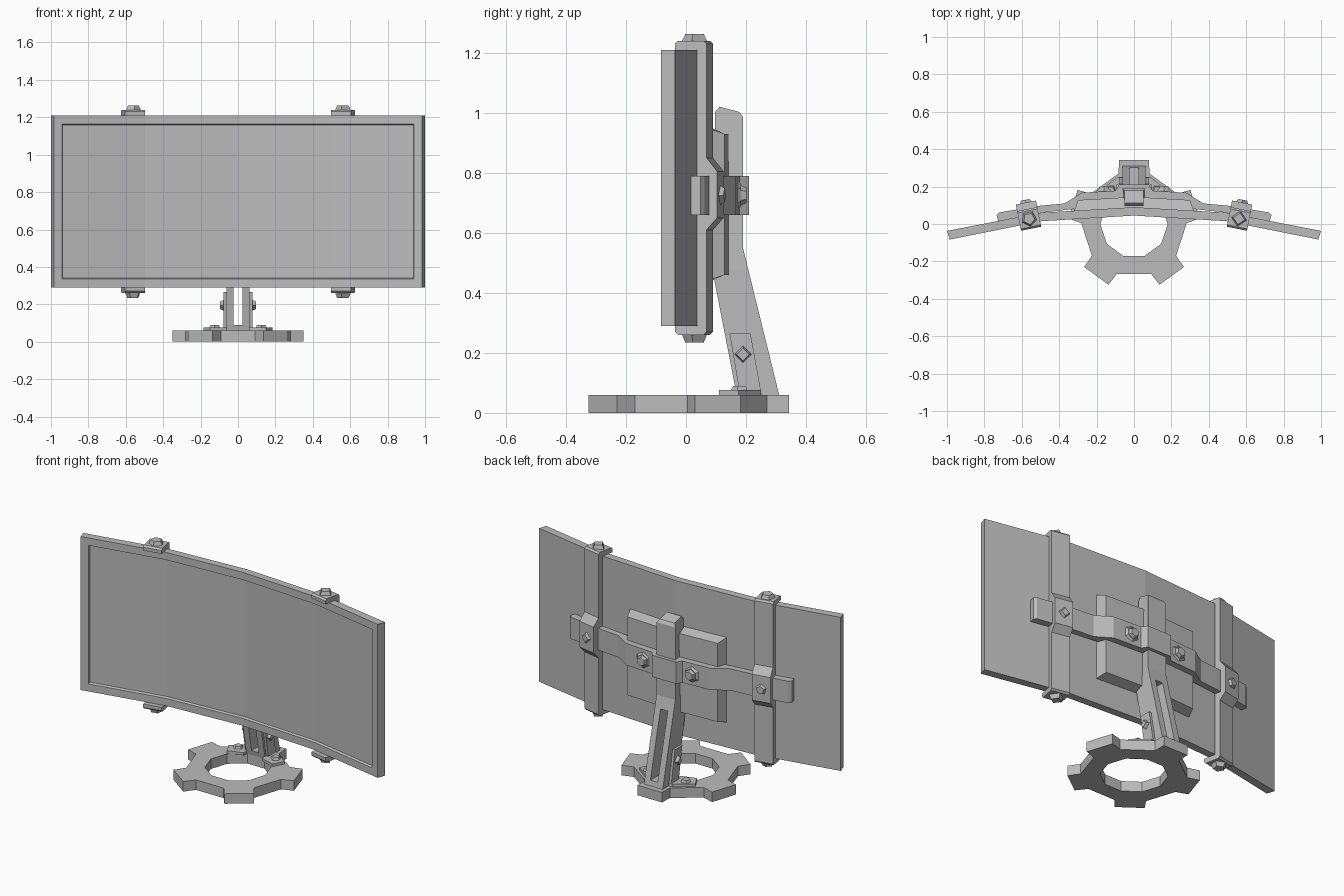
import bpy, bmesh
from math import sin, cos, radians, atan
from mathutils import Matrix, Vector

if "Cube" in bpy.data.objects:
    bpy.data.objects.remove(bpy.data.objects["Cube"], do_unlink=True)

grey = bpy.data.materials.new("plain_grey")
grey.use_nodes = True
grey.diffuse_color = (0.5, 0.5, 0.5, 1)
grey.node_tree.nodes["Principled BSDF"].inputs["Base Color"].default_value = (0.5, 0.5, 0.5, 1)


def finish(name, bm, matrix=Matrix()):
    bmesh.ops.transform(bm, matrix=matrix, verts=bm.verts)
    bmesh.ops.recalc_face_normals(bm, faces=bm.faces)
    mesh = bpy.data.meshes.new(name)
    bm.to_mesh(mesh)
    bm.free()
    mesh.materials.append(grey)
    obj = bpy.data.objects.new(name, mesh)
    bpy.context.collection.objects.link(obj)
    return obj


def prism(points, lo, hi, axis):
    """Extrude a 2D outline: (y, z) along x, or (x, y) along z."""
    bm = bmesh.new()
    place = (lambda u, v, w: (w, u, v)) if axis == "x" else (lambda u, v, w: (u, v, w))
    rings = [[bm.verts.new(place(u, v, w)) for u, v in points] for w in (lo, hi)]
    n = len(points)
    for ring in rings:
        bm.faces.new(ring)
    for i in range(n):
        j = (i + 1) % n
        bm.faces.new((rings[0][i], rings[0][j], rings[1][j], rings[1][i]))
    bmesh.ops.recalc_face_normals(bm, faces=bm.faces)
    return bm


def mirrored(half):
    return half + [(-x, y) for x, y in reversed(half) if x]


def bolt(name, pos, direction, radius, height, sides, matrix=Matrix(), taper=0.75):
    """Tapered bolt head with its base at pos."""
    bm = bmesh.new()
    bmesh.ops.create_cone(bm, cap_ends=True, segments=sides, radius1=radius,
                          radius2=radius * taper, depth=height)
    d = Vector(direction).normalized()
    turn = d.to_track_quat("Z", "Y").to_matrix().to_4x4()
    finish(name, bm, matrix @ Matrix.Translation(Vector(pos) + d * height / 2) @ turn)


# Curved screen with a recessed display
outline = mirrored([(0, 0.045), (0.495, 0.015), (0.985, -0.083)])
outline = [(-0.985, -0.083), (-0.495, 0.015), (0, 0.045), (0.495, 0.015), (0.985, -0.083),
           (1, -0.037), (0.5, 0.06), (0, 0.09), (-0.5, 0.06), (-1, -0.037)]
bm = prism(outline, 0.29, 1.21, "z")
front = [f for f in bm.faces if f.normal.y < -0.5]
bmesh.ops.inset_region(bm, faces=front, thickness=0.045, use_even_offset=True)
bmesh.ops.inset_region(bm, faces=front, thickness=0.006, depth=-0.012, use_even_offset=True)
finish("screen", bm)

# Chamfered mounting panel behind the screen
bm = prism([(-0.32, 0.07), (0, 0.085), (0.32, 0.07), (0.3, 0.128), (0, 0.145), (-0.3, 0.128)],
           0.44, 0.95, "z")
for v in bm.verts:
    if v.co.y > 0.1:
        v.co.z += 0.02 if v.co.z < 0.7 else -0.02
finish("mounting_panel", bm)

# Cross bar bent over the panel and the arm
bar = mirrored([(0, 0.21), (0.08, 0.21), (0.1, 0.178), (0.28, 0.167), (0.37, 0.11),
                (0.5, 0.098), (0.72, 0.062), (0.735, 0.048), (0.725, 0.012),
                (0.5, 0.06), (0.32, 0.08), (0, 0.1)])
finish("cross_bar", prism(bar, 0.66, 0.79, "z"))

# Screen straps with hooked ends
strap = [(-0.075, 1.21), (-0.075, 1.23), (-0.065, 1.24), (0.022, 1.24), (0.032, 1.23),
         (0.032, 0.85), (0.068, 0.805), (0.068, 0.65), (0.032, 0.61), (0.032, 0.27),
         (0.022, 0.26), (-0.065, 0.26), (-0.075, 0.27), (-0.075, 0.29), (0, 0.29), (0, 1.21)]
for side, label, sides in ((1, "left", 4), (-1, "right", 5)):
    frame = Matrix.Translation((side * 0.565, 0.048, 0)) @ Matrix.Rotation(-side * atan(0.2), 4, "Z")
    finish(label + "_strap", prism(strap, -0.055, 0.055, "x"), frame)
    bolt(label + "_strap_top_bolt", (0, -0.02, 1.24), (0, 0, 1), 0.042, 0.022, sides, frame)
    bolt(label + "_strap_bottom_bolt", (0, -0.02, 0.26), (0, 0, -1), 0.042, 0.025, sides, frame)
    bolt(label + "_strap_back_bolt", (0, 0.068, 0.725), (0, 1, 0), 0.032, 0.015, sides, frame)
    # Bolts fixing the cross bar to the panel
    bolt(label + "_bar_washer", (side * 0.16, 0.172, 0.725), (0, 1, 0), 0.05, 0.012, 6)
    bolt(label + "_bar_bolt", (side * 0.16, 0.182, 0.725), (0, 1, 0), 0.034, 0.02, 6)

# Arm: solid top, two rails around a slot, and a foot
bm = prism([(0.095, 0.48), (0.207, 0.48), (0.19, 0.55), (0.19, 0.985), (0.178, 1.003),
            (0.112, 1.02), (0.097, 1.003)], -0.062, 0.062, "x")
for v in bm.verts:
    if v.co.z > 0.99:
        v.co.x *= 0.8
finish("arm_top", bm)
rail = [(0.163, 0.09), (0.303, 0.09), (0.207, 0.48), (0.095, 0.48), (0.095, 0.44)]
finish("arm_foot", prism([(0.17, 0.06), (0.31, 0.06), (0.303, 0.09), (0.163, 0.09)],
                         -0.062, 0.062, "x"))

# Rails and the angle brackets that hold the arm to the base
plate = [(0.145, 0.265), (0.215, 0.265), (0.252, 0.06), (0.18, 0.06)]
flange = [(0.06, 0.25), (0.09, 0.25), (0.185, 0.175), (0.15, 0.11), (0.06, 0.14)]
for side, label in ((1, "left"), (-1, "right")):
    lo, hi = sorted((side * 0.024, side * 0.062))
    finish(label + "_arm_rail", prism(rail, lo, hi, "x"))
    lo, hi = sorted((side * 0.06, side * 0.077))
    finish(label + "_bracket_plate", prism(plate, lo, hi, "x"))
    finish(label + "_bracket_flange", prism([(side * x, y) for x, y in flange], 0.06, 0.076, "z"))
    bolt(label + "_plate_bolt", (side * 0.077, 0.19, 0.195), (side, 0, 0), 0.028, 0.018, 4)
    bolt(label + "_flange_bolt", (side * 0.125, 0.18, 0.076), (0, 0, 1), 0.03, 0.014, 5)

# Gear-shaped base with five teeth and an open middle
bm = bmesh.new()


def polar(radius, degrees):
    return bm.verts.new((radius * cos(radians(degrees)), radius * sin(radians(degrees)), 0))


inner = [polar(0.18, 36 * i + 72) for i in range(10)]
root = [polar(0.282, 36 * i + 72 + (1 if i % 2 == 0 else -1)) for i in range(10)]
for i in range(10):
    j = (i + 1) % 10
    bm.faces.new((inner[i], root[i], root[j], inner[j]))
    if i % 2 == 0:
        middle = 36 * i + 90
        tip = [polar(0.352, middle + s * 13.2) for s in (-1, 1)]
        bm.faces.new((root[i], tip[0], tip[1], root[j]))
top = bmesh.ops.extrude_face_region(bm, geom=list(bm.faces))["geom"]
bmesh.ops.translate(bm, vec=(0, 0, 0.06), verts=[g for g in top if isinstance(g, bmesh.types.BMVert)])
finish("gear_base", bm)
